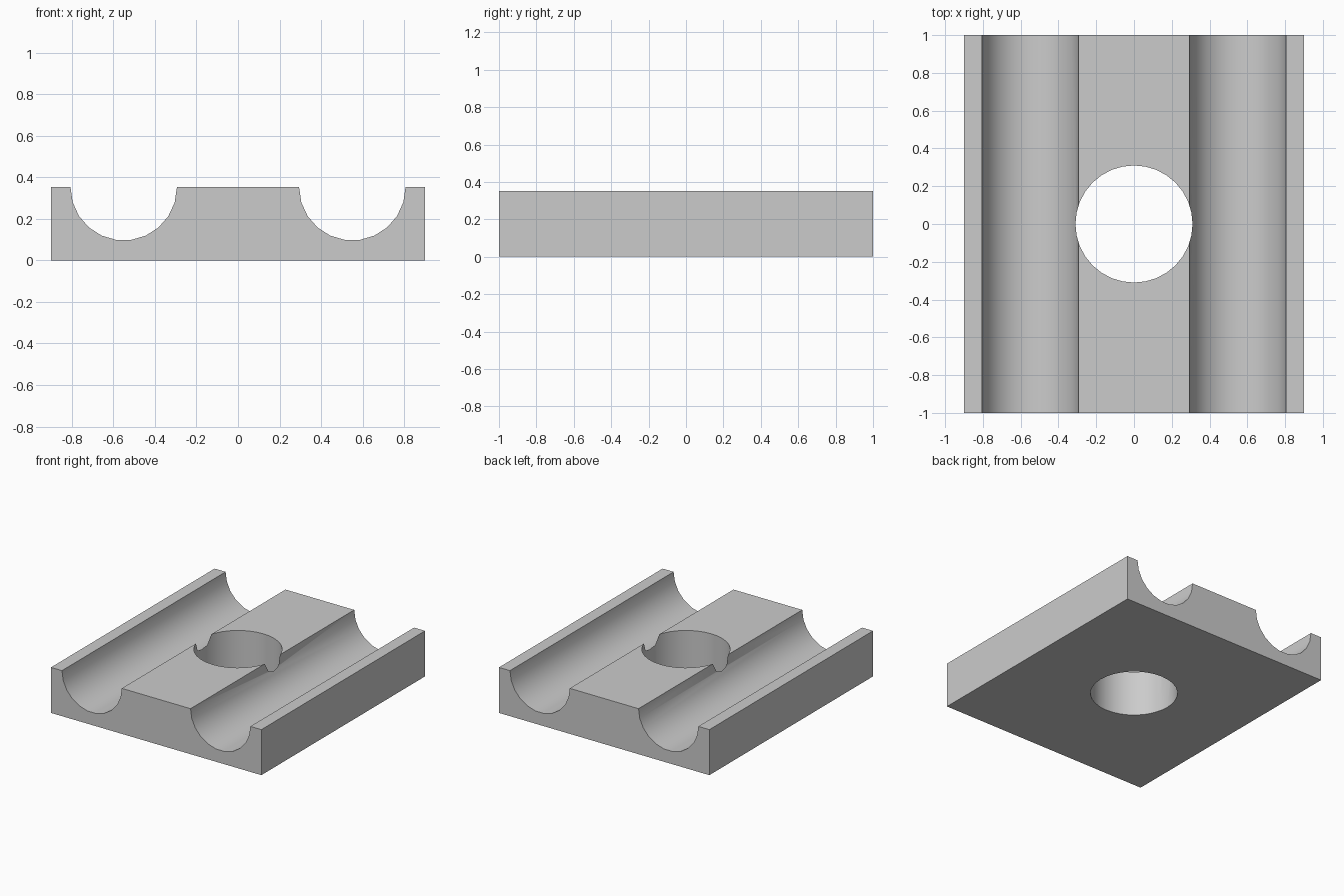
import bpy
import bmesh
from math import cos, sin, pi, radians

HALF_X, HALF_Y, HEIGHT = 0.9, 1.0, 0.352
GROOVE_X, GROOVE_R, GROOVE_STEPS = 0.55, 0.256, 11
HOLE_R = 0.31

if "Cube" in bpy.data.objects:
    bpy.data.objects.remove(bpy.data.objects["Cube"], do_unlink=True)

# Plain grey material
grey = bpy.data.materials.new("plain_grey")
grey.use_nodes = True
colour = (0.6, 0.6, 0.6, 1)
grey.diffuse_color = colour
bsdf = next(n for n in grey.node_tree.nodes if n.type == "BSDF_PRINCIPLED")
bsdf.inputs["Base Color"].default_value = colour


def groove(cx):
    """Half-round channel section, left to right."""
    angles = [pi + pi * i / GROOVE_STEPS for i in range(GROOVE_STEPS + 1)]
    return [(cx + GROOVE_R * cos(a), HEIGHT + GROOVE_R * sin(a)) for a in angles]


# Grooved block: cross-section extruded from front to back
profile = [(-HALF_X, 0), (-HALF_X, HEIGHT)]
profile += groove(-GROOVE_X) + groove(GROOVE_X)
profile += [(HALF_X, HEIGHT), (HALF_X, 0)]

bm = bmesh.new()
front = bm.faces.new([bm.verts.new((x, -HALF_Y, z)) for x, z in profile])
swept = bmesh.ops.extrude_face_region(bm, geom=[front], use_keep_orig=True)
back_verts = [g for g in swept["geom"] if isinstance(g, bmesh.types.BMVert)]
bmesh.ops.translate(bm, vec=(0, 2 * HALF_Y, 0), verts=back_verts)
bmesh.ops.recalc_face_normals(bm, faces=bm.faces)
mesh = bpy.data.meshes.new("grooved_block")
bm.to_mesh(mesh)
bm.free()
mesh.materials.append(grey)
block = bpy.data.objects.new("grooved_block", mesh)
bpy.context.collection.objects.link(block)

# Central through hole
bpy.ops.mesh.primitive_cylinder_add(vertices=32, radius=HOLE_R, depth=2)
cutter = bpy.context.object
cutter.name = "hole_cutter"
cutter.hide_render = True
cutter.data.materials.append(grey)

bpy.ops.object.select_all(action="DESELECT")
block.select_set(True)
bpy.context.view_layer.objects.active = block
cut = block.modifiers.new("centre_hole", "BOOLEAN")
cut.operation = "DIFFERENCE"
cut.solver = "EXACT"
cut.object = cutter
bpy.ops.object.modifier_apply(modifier=cut.name)
bpy.data.objects.remove(cutter, do_unlink=True)

# Smooth curved walls, sharp rims
bpy.ops.object.shade_smooth_by_angle(angle=radians(30))
